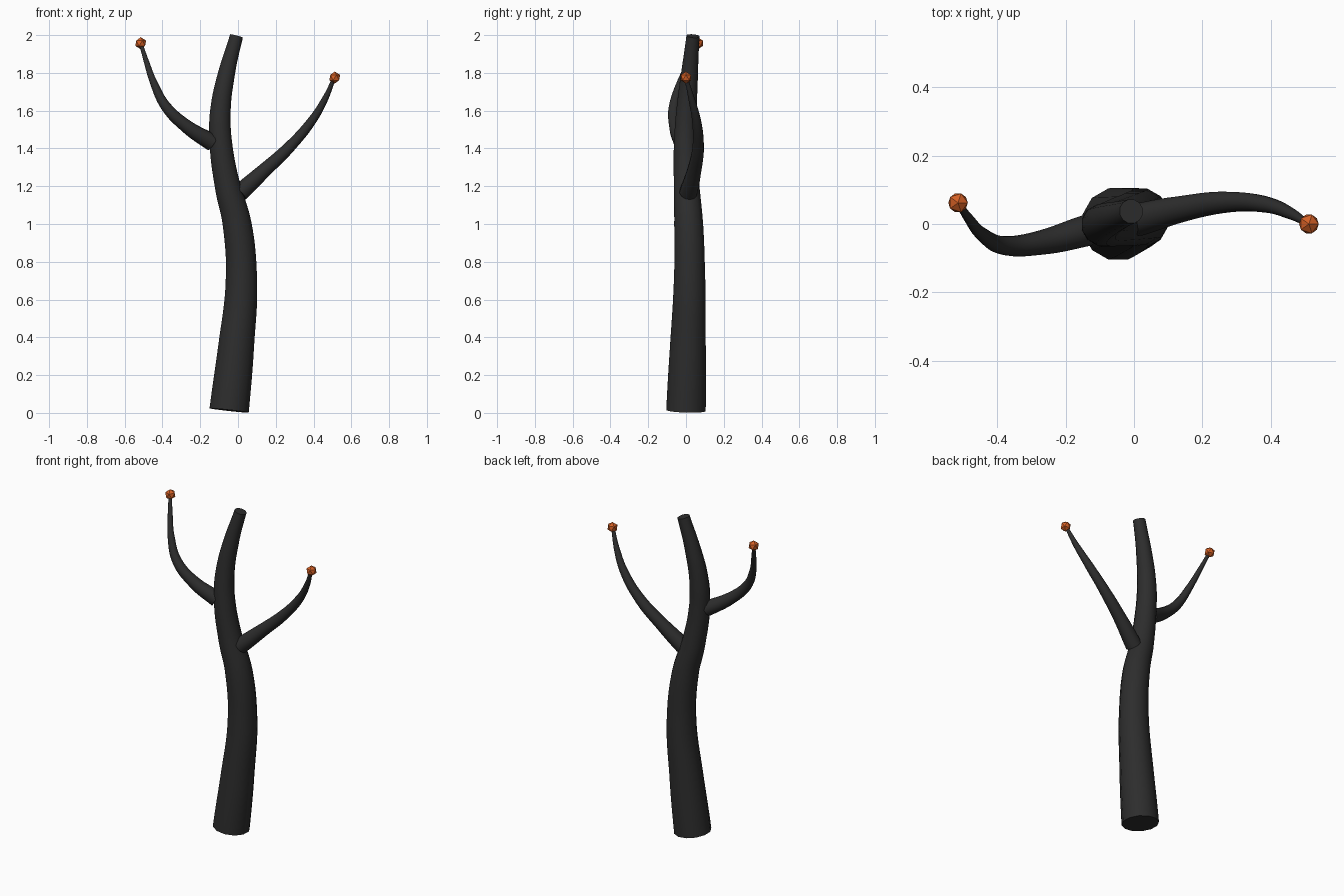
import bpy

if "Cube" in bpy.data.objects:
    bpy.data.objects.remove(bpy.data.objects["Cube"])

def material(name, rgb):
    m = bpy.data.materials.new(name)
    m.diffuse_color = (*rgb, 1)
    m.use_nodes = True
    m.node_tree.nodes["Principled BSDF"].inputs["Base Color"].default_value = m.diffuse_color
    return m

bark = material("charcoal bark", (0.026, 0.026, 0.026))
orange = material("orange bud", (0.65, 0.115, 0.018))

def limb(name, points):
    """Tapered 12-sided tube through (x, y, z, radius) points."""
    cu = bpy.data.curves.new(name, 'CURVE')
    cu.dimensions = '3D'
    cu.bevel_depth = 1.0
    cu.bevel_resolution = 4
    cu.resolution_u = 8
    cu.use_fill_caps = True
    sp = cu.splines.new('BEZIER')
    sp.radius_interpolation = 'CARDINAL'
    sp.bezier_points.add(len(points) - 1)
    for bp, (x, y, z, r) in zip(sp.bezier_points, points):
        bp.co = (x, y, z)
        bp.radius = r
        bp.handle_left_type = bp.handle_right_type = 'AUTO'
    cu.materials.append(bark)
    ob = bpy.data.objects.new(name, cu)
    bpy.context.collection.objects.link(ob)
    bpy.ops.object.select_all(action='DESELECT')
    ob.select_set(True)
    bpy.context.view_layer.objects.active = ob
    bpy.ops.object.convert(target='MESH')
    bpy.ops.object.shade_smooth_by_angle(angle=0.8)

def bud(name, loc):
    bpy.ops.mesh.primitive_ico_sphere_add(subdivisions=1, radius=0.032, location=loc)
    ob = bpy.context.object
    ob.name = name
    ob.data.materials.append(orange)

# Trunk: gentle S curve
limb("trunk", [
    (-0.047, 0.0, 0.013, 0.108), (-0.010, 0.010, 0.35, 0.098),
    (0.018, 0.019, 0.70, 0.086), (-0.005, 0.014, 1.00, 0.079),
    (-0.055, 0.003, 1.20, 0.070), (-0.090, -0.004, 1.42, 0.062),
    (-0.093, 0.003, 1.60, 0.056), (-0.060, 0.019, 1.80, 0.046),
    (-0.008, 0.037, 1.995, 0.036)])

# Right branch and bud
limb("right_branch", [
    (0.010, 0.012, 1.165, 0.048), (0.130, 0.042, 1.275, 0.039),
    (0.270, 0.064, 1.405, 0.031), (0.390, 0.056, 1.545, 0.024),
    (0.460, 0.030, 1.660, 0.017), (0.510, 0.0, 1.775, 0.010)])
bud("right_bud", (0.512, 0.0, 1.775))

# Left branch and bud
limb("left_branch", [
    (-0.135, -0.018, 1.430, 0.046), (-0.270, -0.054, 1.515, 0.036),
    (-0.380, -0.063, 1.620, 0.028), (-0.445, -0.030, 1.745, 0.020),
    (-0.485, 0.018, 1.860, 0.014), (-0.515, 0.062, 1.957, 0.010)])
bud("left_bud", (-0.515, 0.062, 1.957))
